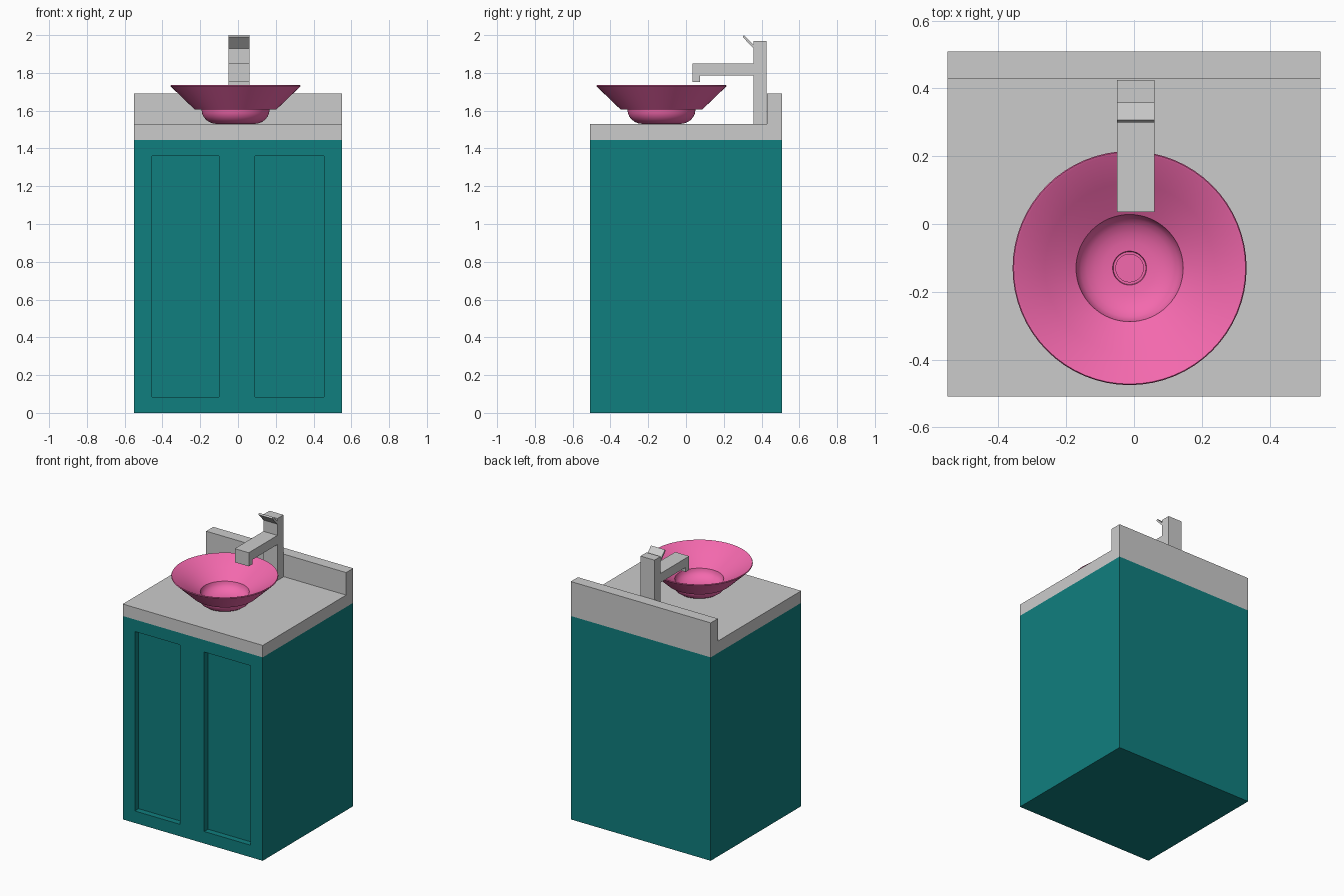
import bpy, bmesh, math

if "Cube" in bpy.data.objects:
    bpy.data.objects.remove(bpy.data.objects["Cube"])


def make_object(name, bm, color=None):
    bmesh.ops.recalc_face_normals(bm, faces=bm.faces)
    mesh = bpy.data.meshes.new(name)
    bm.to_mesh(mesh)
    bm.free()
    obj = bpy.data.objects.new(name, mesh)
    bpy.context.collection.objects.link(obj)
    if color:
        mat = bpy.data.materials.new(name + "_color")
        mat.diffuse_color = (*color, 1)
        mat.use_nodes = True
        mat.node_tree.nodes["Principled BSDF"].inputs["Base Color"].default_value = mat.diffuse_color
        mesh.materials.append(mat)
    return obj


def activate(obj):
    bpy.ops.object.select_all(action='DESELECT')
    obj.select_set(True)
    bpy.context.view_layer.objects.active = obj


def extrude_x(name, profile, x0, x1, color=None):
    """Side profile of (y, z) points swept from x0 to x1."""
    bm = bmesh.new()
    face = bm.faces.new([bm.verts.new((x0, y, z)) for y, z in profile])
    ext = bmesh.ops.extrude_face_region(bm, geom=[face], use_keep_orig=True)
    moved = [g for g in ext["geom"] if isinstance(g, bmesh.types.BMVert)]
    bmesh.ops.translate(bm, verts=moved, vec=(x1 - x0, 0, 0))
    return make_object(name, bm, color)


def rect(y0, y1, z0, z1):
    return [(y0, z0), (y1, z0), (y1, z1), (y0, z1)]


# Cabinet with two recessed door panels
cabinet = extrude_x("cabinet", rect(-0.508, 0.508, 0, 1.445), -0.55, 0.55, (0.005, 0.21, 0.21))
for x0, x1 in ((-0.455, -0.10), (0.09, 0.455)):
    cutter = extrude_x("panel_cutter", rect(-0.6, -0.465, 0.085, 1.36), x0, x1)
    cutter.hide_render = True
    mod = cabinet.modifiers.new("recess", 'BOOLEAN')
    mod.operation = 'DIFFERENCE'
    mod.solver = 'EXACT'
    mod.object = cutter
    activate(cabinet)
    bpy.ops.object.modifier_apply(modifier=mod.name)
    bpy.data.objects.remove(cutter, do_unlink=True)

# Countertop with raised backsplash
extrude_x("countertop", [(-0.508, 1.445), (0.508, 1.445), (0.508, 1.69),
                         (0.428, 1.69), (0.428, 1.53), (-0.508, 1.53)], -0.55, 0.55)

# Faucet: column, spout with turned-down tip, slanted lever
extrude_x("faucet", [(0.425, 1.53), (0.425, 1.97), (0.357, 1.97), (0.357, 1.95),
                     (0.307, 2.0), (0.30, 1.99), (0.357, 1.93), (0.357, 1.85),
                     (0.035, 1.85), (0.035, 1.753), (0.075, 1.753), (0.075, 1.785),
                     (0.357, 1.785), (0.357, 1.53)], -0.05, 0.06)

# Vessel basin: closed (radius, z) profile spun around its axis
CX, CY = -0.013, -0.13
outer_bowl = [(0.10 + 0.08 * math.sin(a), 1.605 - 0.075 * math.cos(a))
              for a in (math.radians(15 * i) for i in range(7))]
inner_bowl = [(0.05 + 0.108 * math.cos(a), 1.618 - 0.068 * math.sin(a))
              for a in (math.radians(15 * i) for i in range(7))]
profile = ([(0, 1.53)] + outer_bowl + [(0.215, 1.605), (0.345, 1.73), (0.342, 1.735), (0.336, 1.733)]
           + [(0.25, 1.672)] + inner_bowl + [(0.048, 1.542), (0.042, 1.542), (0.042, 1.547), (0, 1.547)])
bm = bmesh.new()
verts = [bm.verts.new((CX + r, CY, z)) for r, z in profile]
edges = [bm.edges.new(pair) for pair in zip(verts, verts[1:])]
bmesh.ops.spin(bm, geom=verts + edges, cent=(CX, CY, 0), axis=(0, 0, 1),
               angle=2 * math.pi, steps=64)
bmesh.ops.remove_doubles(bm, verts=bm.verts, dist=0.0005)
basin = make_object("basin", bm, (0.9, 0.14, 0.42))
activate(basin)
bpy.ops.object.shade_smooth_by_angle(angle=math.radians(30))
